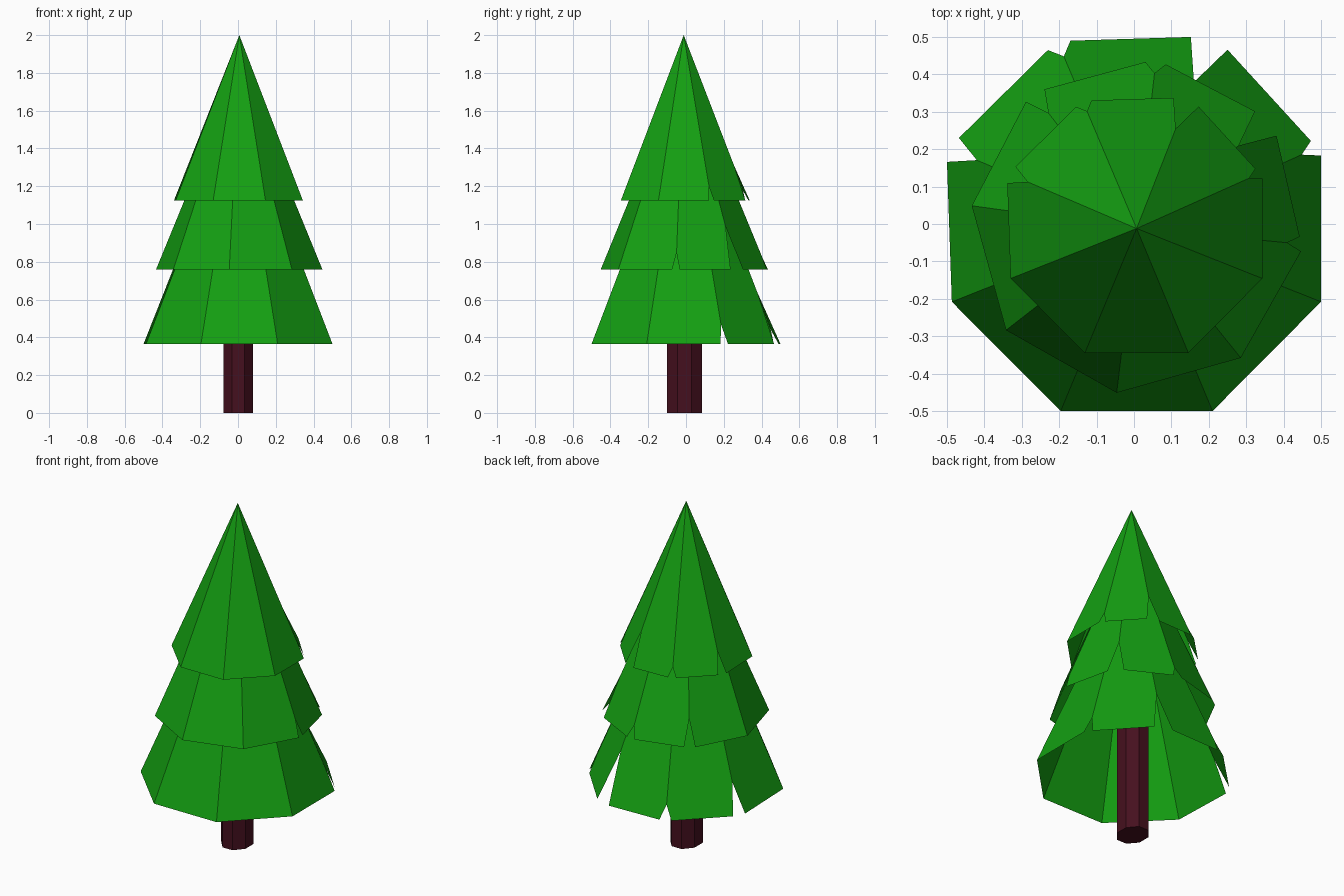
import bpy, bmesh
from math import cos, sin, pi, radians
from mathutils import Matrix, Vector

if "Cube" in bpy.data.objects:
    bpy.data.objects.remove(bpy.data.objects["Cube"])


def material(name, color):
    m = bpy.data.materials.new(name)
    m.diffuse_color = (*color, 1)
    m.use_nodes = True
    m.node_tree.nodes["Principled BSDF"].inputs["Base Color"].default_value = m.diffuse_color
    return m


def make_object(name, bm, mat):
    mesh = bpy.data.meshes.new(name)
    bm.to_mesh(mesh)
    bm.free()
    mesh.materials.append(mat)
    ob = bpy.data.objects.new(name, mesh)
    bpy.context.collection.objects.link(ob)


green = material("needles", (0.007, 0.35, 0.006))
bark = material("bark", (0.06, 0.005, 0.013))
CX, CY = 0.007, -0.012
HEIGHT = 1.283

# Rim corners of a tier: end of one panel, start of the next, split position along the seam
CORNERS = [
    ((-0.203, -0.488), None, 1),
    ((0.203, -0.488), None, 1),
    ((0.493, -0.196), None, 1),
    ((0.493, 0.195), (0.466, 0.234), 0.92),
    ((0.243, 0.478), (0.145, 0.512), 0.79),
    ((-0.177, 0.502), (-0.237, 0.477), 0.94),
    ((-0.475, 0.242), (-0.507, 0.178), 0.87),
    ((-0.494, -0.196), None, 1),
]


# Open eight-panel cone whose rear panels come apart near the rim
def tier(name, z, scale, turn):
    bm = bmesh.new()
    apex = bm.verts.new((0, 0, HEIGHT))
    rim = []
    for end, start, t in CORNERS:
        a = bm.verts.new((*end, 0))
        if start is None:
            rim.append((a, a, None))
        else:
            b = bm.verts.new((*start, 0))
            mid = (Vector(end) + Vector(start)) * 0.5 * t
            seam = bm.verts.new((mid.x, mid.y, HEIGHT * (1 - t)))
            rim.append((a, b, seam))
    for i in range(8):
        _, start, seam0 = rim[i]
        end, _, seam1 = rim[(i + 1) % 8]
        loop = [apex, seam0, start, end, seam1]
        bm.faces.new([v for v in loop if v])
    bm.transform(Matrix.Translation((CX, CY, z))
                 @ Matrix.Rotation(radians(turn), 4, 'Z')
                 @ Matrix.Scale(scale, 4))
    make_object(name, bm, green)


tier("lower_branches", 0.365, 1.0, 0)
tier("middle_branches", 0.76, 0.837, -29.5)
tier("upper_branches", 1.125, 0.682, 0)

# Eight-sided trunk
bm = bmesh.new()
bmesh.ops.create_cone(bm, cap_ends=True, segments=8, radius1=1, radius2=1, depth=0.9)
bm.transform(Matrix.Translation((0.002, -0.008, 0.45))
             @ Matrix.Diagonal((0.085, 0.1, 1, 1))
             @ Matrix.Rotation(pi / 8, 4, 'Z'))
make_object("trunk", bm, bark)
